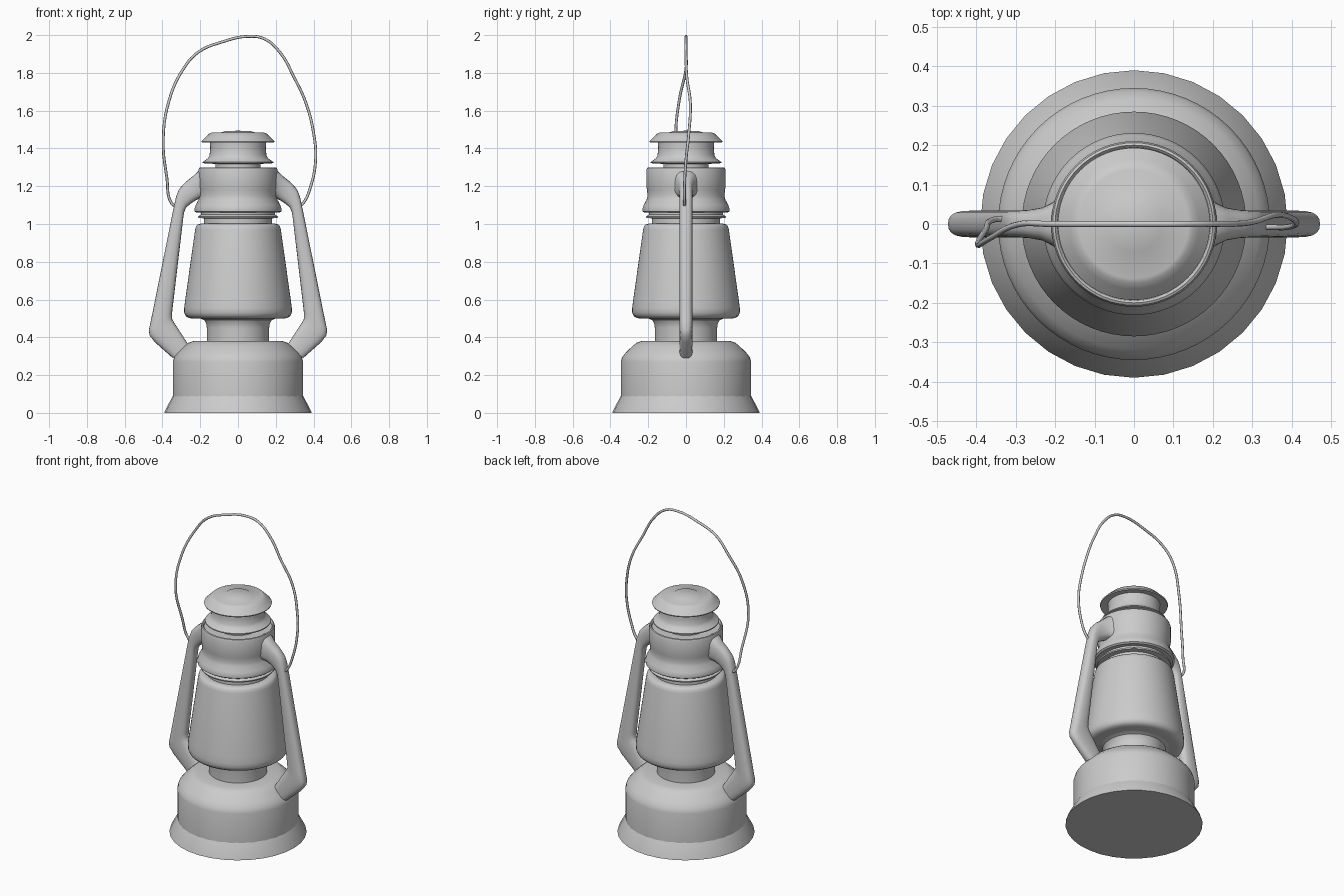
import bpy, bmesh
from math import sin, cos, pi, radians, copysign


def skin(name, rings, angle=32):
    """Bridge a list of equal point rings into a closed smooth mesh."""
    bm = bmesh.new()
    vs = [[bm.verts.new(p) for p in ring] for ring in rings]
    n = len(vs[0])
    for a, b in zip(vs, vs[1:]):
        for i in range(n):
            j = (i + 1) % n
            bm.faces.new((a[i], a[j], b[j], b[i]))
    for cap in (vs[0], vs[-1]):
        bm.faces.new(cap)
    bmesh.ops.remove_doubles(bm, verts=bm.verts, dist=1e-5)
    bmesh.ops.dissolve_degenerate(bm, edges=bm.edges, dist=1e-5)
    bmesh.ops.recalc_face_normals(bm, faces=bm.faces)
    me = bpy.data.meshes.new(name)
    bm.to_mesh(me)
    bm.free()
    ob = bpy.data.objects.new(name, me)
    bpy.context.collection.objects.link(ob)
    bpy.ops.object.select_all(action='DESELECT')
    ob.select_set(True)
    bpy.context.view_layer.objects.active = ob
    bpy.ops.object.shade_smooth_by_angle(angle=radians(angle))
    return ob


def lathe(name, profile, sides=64):
    rings = [[(max(r, .002) * cos(2 * pi * i / sides), max(r, .002) * sin(2 * pi * i / sides), z)
              for i in range(sides)] for r, z in profile]
    return skin(name, rings)


# Flared foot and fuel tank
lathe("foot", [(.39, 0), (.388, .008), (.345, .09), (.32, .09)], 32)
lathe("fuel_tank", [(.345, .08), (.345, .27), (.338, .295), (.318, .32), (.285, .352),
                    (.262, .371), (.235, .38), (.15, .38)])

# Burner neck flaring into the globe
lathe("burner_neck", [(.165, .36), (.165, .45), (.169, .475), (.179, .491), (.197, .499), (.22, .501)])
lathe("globe", [(.18, .499), (.245, .5), (.265, .504), (.278, .514), (.285, .532), (.285, .555),
                (.28, .595), (.227, .97), (.222, .988), (.212, .998), (.195, 1.002), (.17, 1.002)])

# Globe plate and bell-shaped upper collar with a recessed lip
lathe("globe_plate", [(.18, .99), (.18, 1.03), (.21, 1.032), (.212, 1.04), (.195, 1.05), (.195, 1.065)])
lathe("upper_collar", [(.19, 1.06), (.22, 1.06), (.23, 1.067), (.231, 1.08), (.224, 1.1), (.208, 1.13),
                       (.204, 1.15), (.206, 1.18), (.21, 1.2), (.21, 1.285), (.206, 1.297),
                       (.2, 1.3), (.195, 1.295), (.193, 1.285), (.1, 1.285)])

# Chimney with lower skirt and domed cap
lathe("chimney", [(.12, 1.27), (.12, 1.318), (.187, 1.322), (.187, 1.328), (.16, 1.347),
                  (.151, 1.362), (.147, 1.4), (.149, 1.44)])
lathe("chimney_cap", [(.14, 1.438), (.191, 1.432), (.193, 1.438), (.165, 1.466), (.15, 1.48),
                      (.138, 1.484), (.08, 1.486), (.07, 1.492), (0, 1.494)])

# Side tubes: stations of (outer x, z), (inner x, z), half depth
stations = [((.18, 1.29), (.18, 1.13), .075),
            ((.205, 1.285), (.205, 1.135), .056),
            ((.24, 1.252), (.222, 1.126), .042),
            ((.28, 1.22), (.25, 1.108), .036),
            ((.312, 1.185), (.274, 1.088), .034),
            ((.328, 1.145), (.286, 1.06), .034),
            ((.342, 1.08), (.29, 1.03), .034),
            ((.463, .48), (.349, .53), .034),
            ((.472, .44), (.35, .5), .034),
            ((.468, .41), (.342, .484), .034),
            ((.44, .374), (.32, .45), .034),
            ((.345, .29), (.262, .36), .034)]


def soft(v):
    return copysign(abs(v) ** .75, v)


for side, label in ((1, "right"), (-1, "left")):
    rings = []
    for (ox, oz), (ix, iz), d in stations:
        ring = []
        for k in range(20):
            a = 2 * pi * k / 20
            u, v = soft(cos(a)), soft(sin(a))
            ring.append((side * ((ox + ix) / 2 + u * (ox - ix) / 2), v * d,
                         (oz + iz) / 2 + u * (oz - iz) / 2))
        rings.append(ring)
    skin(label + "_side_tube", rings, 40)

# Bent wire bail handle
path = [(-.325, .012, 1.09), (-.352, .012, 1.11), (-.376, -.015, 1.24), (-.396, -.053, 1.45),
        (-.363, -.035, 1.66), (-.29, 0, 1.82), (-.21, 0, 1.91), (-.08, 0, 1.965), (.05, 0, 1.993),
        (.14, 0, 1.98), (.225, 0, 1.905), (.295, .004, 1.78), (.36, .023, 1.64), (.402, .014, 1.47),
        (.411, 0, 1.34), (.385, -.008, 1.2), (.345, -.008, 1.11), (.32, -.008, 1.09)]
cu = bpy.data.curves.new("bail_handle", 'CURVE')
cu.dimensions = '3D'
cu.bevel_depth = .0075
cu.bevel_resolution = 2
cu.resolution_u = 5
cu.use_fill_caps = True
sp = cu.splines.new('BEZIER')
sp.bezier_points.add(len(path) - 1)
for bp, co in zip(sp.bezier_points, path):
    bp.co = co
    bp.handle_left_type = bp.handle_right_type = 'AUTO'
bpy.context.collection.objects.link(bpy.data.objects.new("bail_handle", cu))
